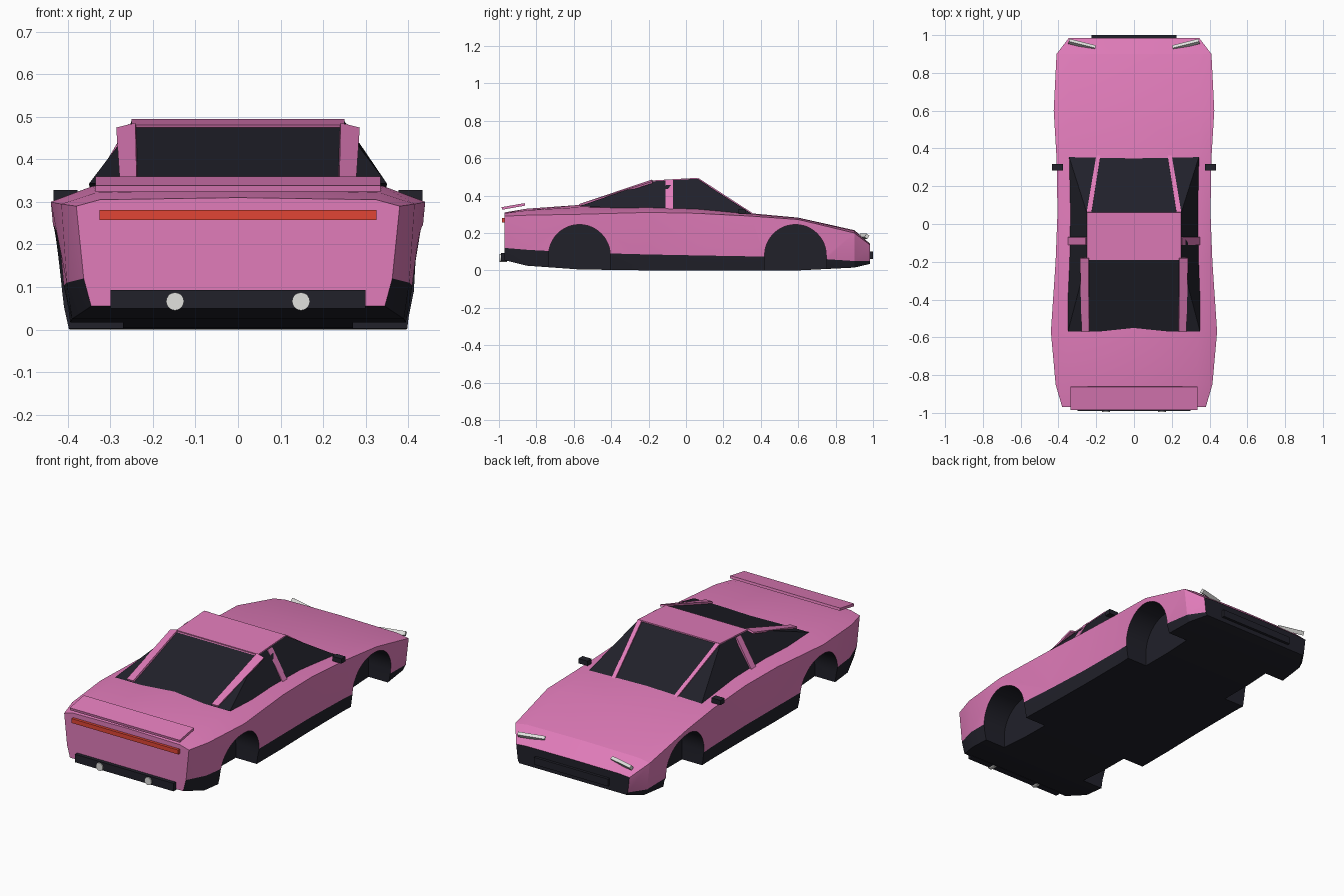
import bpy, bmesh, math
from mathutils import Vector, Matrix

if "Cube" in bpy.data.objects:
    bpy.data.objects.remove(bpy.data.objects["Cube"])


def material(name, rgb):
    m = bpy.data.materials.new(name)
    m.use_nodes = True
    m.diffuse_color = (*rgb, 1)
    m.node_tree.nodes["Principled BSDF"].inputs["Base Color"].default_value = (*rgb, 1)
    return m


pink = material("pink paint", (0.75, 0.2, 0.49))
dark = material("dark trim", (0.015, 0.015, 0.023))
red = material("red lens", (0.75, 0.06, 0.035))
grey = material("light grey", (0.75, 0.75, 0.73))


def finish(bm, name, mats):
    bmesh.ops.recalc_face_normals(bm, faces=bm.faces)
    mesh = bpy.data.meshes.new(name)
    bm.to_mesh(mesh)
    bm.free()
    for m in mats:
        mesh.materials.append(m)
    ob = bpy.data.objects.new(name, mesh)
    bpy.context.collection.objects.link(ob)
    return ob


def select(ob):
    bpy.ops.object.select_all(action='DESELECT')
    ob.select_set(True)
    bpy.context.view_layer.objects.active = ob


def box(name, center, size, mat, rot=(0, 0, 0)):
    bm = bmesh.new()
    bmesh.ops.create_cube(bm, size=1, matrix=Matrix.Diagonal((*size, 1)))
    ob = finish(bm, name, [mat])
    ob.location = center
    ob.rotation_euler = rot
    return ob


def plate(name, corners, thick, mat):
    """Slab from four corners, thickened evenly about their plane."""
    bm = bmesh.new()
    pts = [Vector(c) for c in corners]
    n = (pts[1] - pts[0]).cross(pts[2] - pts[0]).normalized() * thick / 2
    lo = [bm.verts.new(p - n) for p in pts]
    hi = [bm.verts.new(p + n) for p in pts]
    bm.faces.new(lo)
    bm.faces.new(hi)
    for i in range(4):
        j = (i + 1) % 4
        bm.faces.new((lo[i], lo[j], hi[j], hi[i]))
    return finish(bm, name, [mat])


# Body shell: y, floor half width, floor z, sill z, belt half width, belt z, deck half width, top z
stations = [
    (-0.97, 0.345, 0.055, 0.12, 0.38, 0.29, 0.325, 0.31),
    (-0.85, 0.39, 0.025, 0.11, 0.415, 0.295, 0.335, 0.33),
    (-0.57, 0.40, 0.005, 0.095, 0.44, 0.30, 0.34, 0.35),
    (-0.20, 0.395, 0, 0.085, 0.415, 0.31, 0.34, 0.345),
    (0.06, 0.39, 0, 0.08, 0.405, 0.305, 0.34, 0.335),
    (0.35, 0.39, 0, 0.075, 0.41, 0.29, 0.34, 0.305),
    (0.60, 0.40, 0, 0.07, 0.425, 0.272, 0.35, 0.282),
    (0.90, 0.375, 0.015, 0.05, 0.41, 0.20, 0.34, 0.215),
    (0.985, 0.325, 0.035, 0.05, 0.345, 0.135, 0.28, 0.142),
]
bm = bmesh.new()
rings = []
for y, wf, zf, zs, wb, zb, wd, zt in stations:
    half = [(wf, zf), ((wf + wb) / 2, zs), (wb, zb), (wd, zt - 0.25 * (zt - zb))]
    ring = half + [(0, zt)] + [(-x, z) for x, z in reversed(half)]
    rings.append([bm.verts.new((x, y, z)) for x, z in ring])
n = len(rings[0])
for a, b in zip(rings, rings[1:]):
    for i in range(n):
        j = (i + 1) % n
        f = bm.faces.new((a[i], a[j], b[j], b[i]))
        f.material_index = 1 if i in (0, n - 2, n - 1) else 0
bm.faces.new(rings[0])
bm.faces.new(rings[-1]).material_index = 1
body = finish(bm, "body_shell", [pink, dark])

# Wheel arches cut into the body
for y0 in (-0.57, 0.585):
    for side in (-1, 1):
        bm = bmesh.new()
        arc = [(y0 + 0.165 * math.cos(math.pi * k / 24), 0.08 + 0.165 * math.sin(math.pi * k / 24))
               for k in range(25)]
        prof = [(y0 + 0.165, -0.1)] + arc + [(y0 - 0.165, -0.1)]
        face = bm.faces.new([bm.verts.new((side * 0.27, y, z)) for y, z in prof])
        ext = bmesh.ops.extrude_face_region(bm, geom=[face])
        bmesh.ops.translate(bm, vec=(side * 0.3, 0, 0),
                            verts=[v for v in ext["geom"] if isinstance(v, bmesh.types.BMVert)])
        for f in bm.faces:
            f.material_index = 1
        cutter = finish(bm, "arch_cutter", [pink, dark])
        cutter.hide_render = True
        mod = body.modifiers.new("arch", 'BOOLEAN')
        mod.operation = 'DIFFERENCE'
        mod.solver = 'EXACT'
        mod.object = cutter
        select(body)
        bpy.ops.object.modifier_apply(modifier=mod.name)
        bpy.data.objects.remove(cutter)
select(body)
bpy.ops.object.shade_smooth_by_angle(angle=math.radians(25))

# Glass cabin with painted roof
bm = bmesh.new()
base = [(-0.35, -0.57, 0.343), (0.35, -0.57, 0.343), (0.345, 0.36, 0.297), (-0.345, 0.36, 0.297)]
top = [(-0.25, -0.19, 0.475), (0.25, -0.19, 0.475), (0.25, 0.06, 0.49), (-0.25, 0.06, 0.49)]
lo = [bm.verts.new(p) for p in base]
hi = [bm.verts.new(p) for p in top]
for i in range(4):
    j = (i + 1) % 4
    bm.faces.new((lo[i], lo[j], hi[j], hi[i]))
bm.faces.new(lo)
bm.faces.new(hi).material_index = 1
finish(bm, "cabin_glass", [dark, pink])
plate("roof_panel", [(-0.25, -0.18, 0.477), (0.25, -0.18, 0.477), (0.25, 0.062, 0.491), (-0.25, 0.062, 0.491)],
      0.008, pink)

# Pillars, mirrors, lamps and exhausts on each side
for s, tag in ((1, "left"), (-1, "right")):
    plate(tag + "_front_pillar", [(s * 0.225, 0.062, 0.491), (s * 0.25, 0.062, 0.491),
                                  (s * 0.20, 0.36, 0.298), (s * 0.178, 0.36, 0.298)], 0.009, pink)
    plate(tag + "_middle_pillar", [(s * 0.252, -0.11, 0.478), (s * 0.252, -0.07, 0.48),
                                   (s * 0.344, -0.07, 0.325), (s * 0.344, -0.11, 0.327)], 0.012, pink)
    plate(tag + "_rear_buttress", [(s * 0.24, -0.18, 0.481), (s * 0.285, -0.18, 0.47),
                                   (s * 0.277, -0.57, 0.35), (s * 0.237, -0.57, 0.35)], 0.01, pink)
    box(tag + "_mirror", (s * 0.405, 0.30, 0.315), (0.056, 0.036, 0.026), dark)
    box(tag + "_headlight", (s * 0.275, 0.95, 0.182), (0.145, 0.018, 0.022), grey,
        (math.radians(-35), 0, s * math.radians(14)))
    bm = bmesh.new()
    bmesh.ops.create_cone(bm, cap_ends=True, segments=20, radius1=0.021, radius2=0.021, depth=0.04)
    pipe = finish(bm, tag + "_exhaust", [grey])
    pipe.location = (s * 0.148, -0.976, 0.066)
    pipe.rotation_euler.x = math.pi / 2

# Bumpers, tail light and spoiler
box("rear_bumper", (0, -0.972, 0.071), (0.6, 0.036, 0.044), dark)
box("front_bumper", (0, 0.985, 0.08), (0.45, 0.03, 0.04), dark)
box("tail_light", (0, -0.976, 0.269), (0.65, 0.018, 0.024), red)
box("spoiler", (0, -0.923, 0.342), (0.67, 0.125, 0.014), pink, (math.radians(10), 0, 0))
